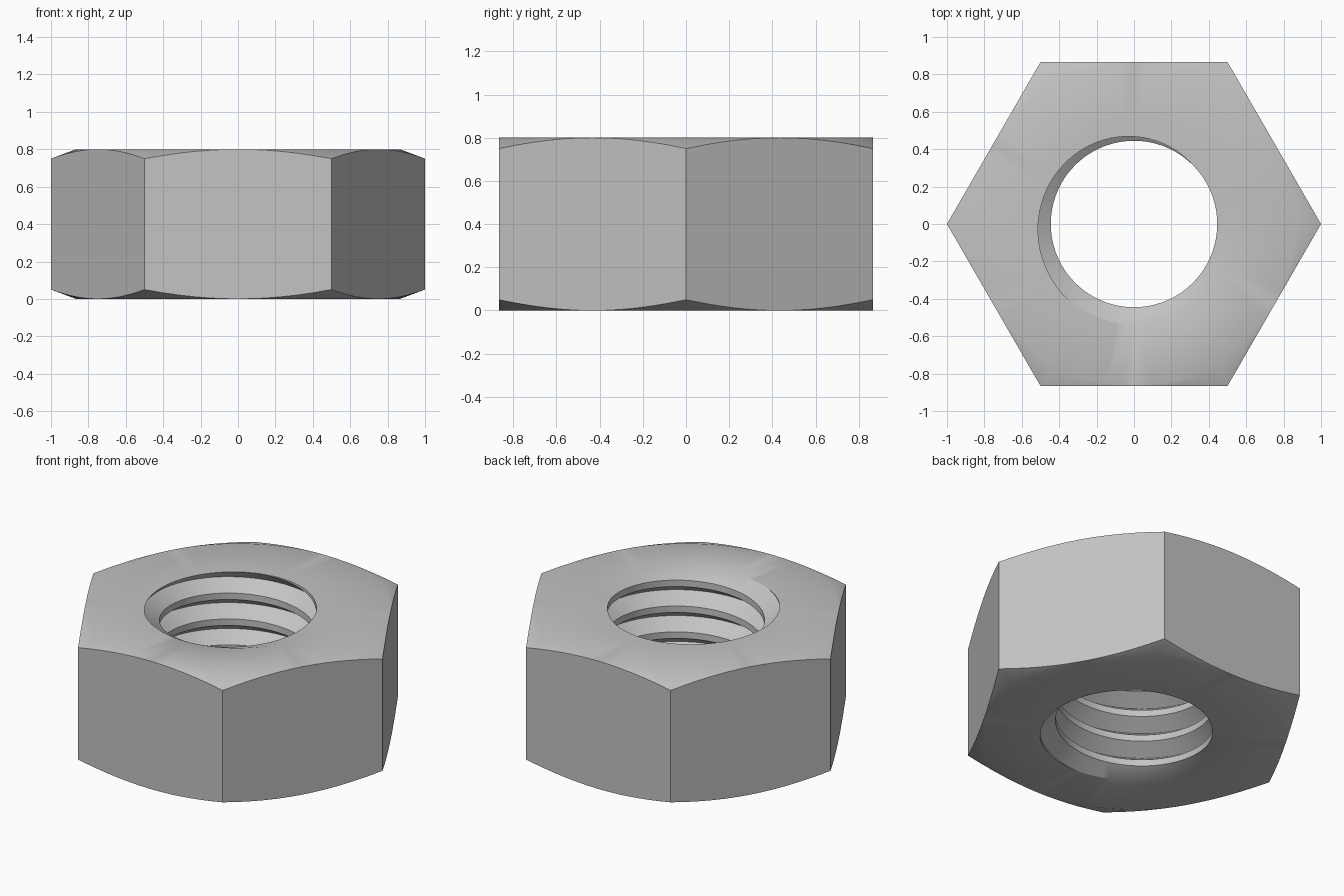
import bpy, bmesh
from math import cos, sin, radians, pi

cube = bpy.data.objects.get("Cube")
if cube:
    bpy.data.objects.remove(cube)

HEIGHT = 0.8
FLAT = cos(radians(30))        # centre to flat side
CREST, ROOT = 0.445, 0.535     # inner and outer thread radius
PITCH = 0.162
STEPS = 72                     # columns per turn
CREST_FRACTION = 0.25
START = radians(20)            # where the crest meets the top face


def clamp(v, low, high):
    return max(low, min(high, v))


bm = bmesh.new()


def polar(r, angle, z):
    return bm.verts.new((r * cos(angle), r * sin(angle), z))


def bridge(a, b):
    for i in range(len(a) - 1):
        bm.faces.new((a[i], a[i + 1], b[i + 1], b[i]))


# Hexagonal body, its corners cut by a shallow cone at both ends
def body_ring(kind, end):
    ring = []
    for i in range(STEPS):
        angle = 2 * pi * i / STEPS
        r = FLAT / cos(angle % (pi / 3) - pi / 6)
        drop = 0.373 * (r - FLAT) if kind == "side" else 0
        r = {"side": r, "shoulder": FLAT, "rim": ROOT}[kind]
        ring.append(polar(r, angle, HEIGHT - drop if end else drop))
    return ring + ring[:1]


order = [("rim", 0), ("shoulder", 0), ("side", 0), ("side", 1), ("shoulder", 1), ("rim", 1)]
rings = [body_ring(*o) for o in order]
for a, b in zip(rings, rings[1:]):
    bridge(a, b)

# Right-handed thread whose crest runs out into both end faces
first, last = -6 * STEPS - 20, 2 * STEPS
lower_end = CREST_FRACTION - HEIGHT / PITCH
root, crest_low, crest_high = [], [], []
for i in range(first, last + 1):
    turn = i / STEPS
    angle = START + 2 * pi * turn
    fade = clamp(max((turn - 0.07) * 2, (lower_end - turn) * 2), 0, 1)
    r = CREST + (ROOT - CREST) * fade
    top = HEIGHT + PITCH * turn
    bottom = top - CREST_FRACTION * PITCH
    groove = bottom - (1 - CREST_FRACTION) / 2 * PITCH
    root.append(polar(ROOT, angle, clamp(groove, 0, HEIGHT)))
    crest_low.append(polar(r, angle, clamp(bottom, 0, HEIGHT)))
    crest_high.append(polar(r, angle, clamp(top, 0, HEIGHT)))
bridge(root, crest_low)
bridge(crest_low, crest_high)
bridge(crest_high[:-STEPS], root[STEPS:])

# Weld the parts and drop the collapsed faces
bmesh.ops.remove_doubles(bm, verts=bm.verts, dist=0.0002)
bmesh.ops.dissolve_degenerate(bm, edges=bm.edges, dist=0.0002)
bmesh.ops.delete(bm, geom=[v for v in bm.verts if not v.link_faces], context='VERTS')
bmesh.ops.recalc_face_normals(bm, faces=bm.faces)

mesh = bpy.data.meshes.new("hex_nut")
bm.to_mesh(mesh)
bm.free()
nut = bpy.data.objects.new("hex_nut", mesh)
bpy.context.collection.objects.link(nut)

# Plain grey metal
grey = bpy.data.materials.new("grey_metal")
grey.use_nodes = True
colour = (0.55, 0.55, 0.55, 1)
grey.diffuse_color = colour
grey.node_tree.nodes["Principled BSDF"].inputs["Base Color"].default_value = colour
mesh.materials.append(grey)

bpy.ops.object.select_all(action='DESELECT')
nut.select_set(True)
bpy.context.view_layer.objects.active = nut
bpy.ops.object.shade_smooth_by_angle(angle=radians(30))
